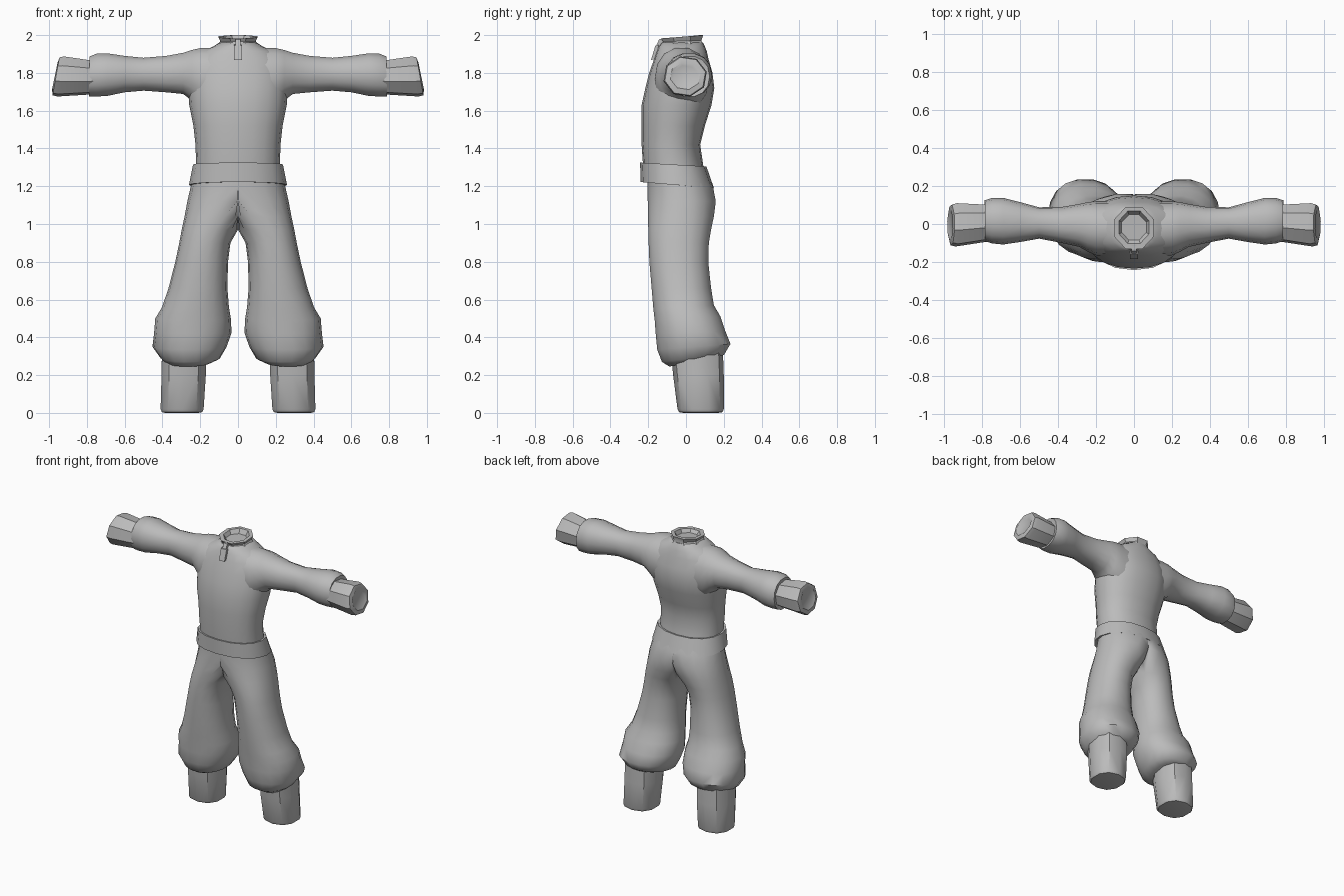
import bpy, bmesh, math

grey = bpy.data.materials.new("cloth grey")
grey.diffuse_color = (0.5, 0.5, 0.5, 1)


def ring(u0, u1, v0, v1, n, p, turn=0.0):
    """Rounded-box outline between two extents."""
    pts = []
    for i in range(n):
        a = 2 * math.pi * (i + turn) / n
        c, s = math.cos(a), math.sin(a)
        c = math.copysign(abs(c) ** (2 / p), c)
        s = math.copysign(abs(s) ** (2 / p), s)
        pts.append(((u0 + u1) / 2 + c * (u1 - u0) / 2, (v0 + v1) / 2 + s * (v1 - v0) / 2))
    return pts


def loft(name, rings, mirror=False, caps=(True, True), angle=50):
    """Skin a stack of equal rings of 3D points."""
    bm = bmesh.new()
    rows = [[bm.verts.new(q) for q in r] for r in rings]
    n = len(rows[0])
    for a, b in zip(rows, rows[1:]):
        for i in range(n):
            quad = (a[i], a[(i + 1) % n], b[(i + 1) % n], b[i])
            if mirror and all(v.co.x < 1e-5 for v in quad):
                continue  # hidden wall on the mirror plane
            bm.faces.new(quad)
    if caps[0]:
        bm.faces.new(rows[0][::-1])
    if caps[1]:
        bm.faces.new(rows[-1])
    bmesh.ops.remove_doubles(bm, verts=bm.verts[:], dist=1e-5)
    bmesh.ops.recalc_face_normals(bm, faces=bm.faces[:])
    me = bpy.data.meshes.new(name)
    bm.to_mesh(me)
    bm.free()
    me.materials.append(grey)
    ob = bpy.data.objects.new(name, me)
    bpy.context.collection.objects.link(ob)
    bpy.ops.object.select_all(action='DESELECT')
    ob.select_set(True)
    bpy.context.view_layer.objects.active = ob
    bpy.ops.object.shade_smooth_by_angle(angle=math.radians(angle))
    if mirror:
        m = ob.modifiers.new("mirror", 'MIRROR')
        m.merge_threshold = 0.001
    return ob


def upright(sections, n, p=2.2, turn=0.0):
    """Sections: z at front, z at back, x range, y range."""
    out = []
    for zf, zb, x0, x1, y0, y1 in sections:
        out.append([(max(x, 0) if x1 > -x0 + 1e-6 else x, y,
                     zf + (zb - zf) * (y - y0) / (y1 - y0))
                    for x, y in ring(x0, x1, y0, y1, n, p, turn)])
    return out


def sideways(sections, n, p=2.2, turn=0.0):
    """Sections: x at bottom, x at top, y range, z range."""
    return [[(xb + (xt - xb) * (z - z0) / (z1 - z0), y, z)
             for y, z in ring(y0, y1, z0, z1, n, p, turn)]
            for xb, xt, y0, y1, z0, z1 in sections]


# Jacket body
body = [(1.25, .225, -.225, .10), (1.32, .222, -.228, .09), (1.42, .225, -.235, .075),
        (1.52, .236, -.235, .10), (1.63, .258, -.235, .135), (1.72, .265, -.215, .15),
        (1.80, .262, -.195, .14), (1.87, .24, -.17, .12), (1.915, .19, -.155, .11),
        (1.94, .13, -.145, .10), (1.96, .10, -.13, .09)]
loft("jacket_body", upright([(z, z, -w, w, a, b) for z, w, a, b in body], 20))

# Collar with a sunken opening
collar = [(1.93, 1.94, .125, -.145, .10), (1.965, 1.972, .10, -.13, .09),
          (1.982, 2.0, .112, -.142, .10), (1.982, 2.0, .085, -.11, .075),
          (1.962, 1.968, .07, -.09, .055)]
loft("collar", upright([(f, b, -w, w, c, d) for f, b, w, c, d in collar], 8, 2, 0.5), angle=35)

# Sleeves
loft("sleeves", sideways([
    (.12, .12, -.17, .12, 1.58, 1.938), (.20, .20, -.165, .12, 1.60, 1.935),
    (.245, .245, -.145, .115, 1.65, 1.924), (.29, .29, -.12, .105, 1.686, 1.909),
    (.38, .38, -.10, .09, 1.695, 1.892), (.50, .50, -.077, .088, 1.704, 1.882),
    (.60, .60, -.095, .115, 1.695, 1.892), (.69, .69, -.108, .138, 1.676, 1.906),
    (.75, .75, -.102, .137, 1.672, 1.904), (.79, .785, -.09, .125, 1.672, 1.89),
    (.785, .78, -.075, .105, 1.69, 1.87)], 14), mirror=True)

# Wrist cuffs with inset ends
loft("wrist_cuffs", sideways([
    (.74, .74, -.09, .105, 1.69, 1.865), (.80, .80, -.10, .106, 1.682, 1.872),
    (.955, .92, -.122, .113, 1.672, 1.89), (.982, .945, -.115, .106, 1.678, 1.885),
    (.985, .955, -.085, .078, 1.71, 1.855), (.975, .95, -.07, .062, 1.725, 1.84)],
    8, 2, 0.3), mirror=True, angle=40)

# Belt band
loft("belt", upright([
    (1.32, 1.30, -.215, .215, -.21, .08), (1.325, 1.305, -.238, .238, -.243, .108),
    (1.222, 1.19, -.26, .26, -.24, .148), (1.222, 1.19, -.235, .235, -.205, .12)], 16),
    caps=(False, False), angle=35)

# Trousers, both legs welded at the middle
loft("trousers", upright([
    (1.27, 1.25, -.238, .24, -.205, .12), (1.20, 1.20, -.245, .25, -.207, .145),
    (1.12, 1.12, -.17, .268, -.205, .16), (1.04, 1.04, -.07, .283, -.203, .15),
    (.97, .97, .0, .298, -.202, .135), (.90, .90, .04, .311, -.20, .123),
    (.80, .80, .053, .332, -.196, .12), (.66, .66, .056, .368, -.184, .135),
    (.55, .57, .048, .402, -.175, .15), (.49, .51, .038, .438, -.168, .185),
    (.42, .43, .034, .444, -.163, .212), (.335, .365, .06, .453, -.155, .238),
    (.27, .31, .095, .41, -.13, .205), (.245, .295, .145, .385, -.09, .185)], 18, 2.2),
    mirror=True, angle=55)

# Boots
loft("boots", upright([
    (.32, .34, .165, .408, -.08, .195), (.20, .20, .165, .41, -.068, .20),
    (.02, .02, .177, .415, -.045, .20), (.004, .004, .185, .408, -.037, .193),
    (.0, .0, .205, .39, -.015, .17)], 10, 2.3, 0.5), mirror=True, angle=40)


# Zip slider and its hanging pull
def tab(name, w, top, bottom, thick):
    rows = []
    for y, z in (top, bottom):
        rows.append([(-w, y, z), (w, y, z), (w, y + thick, z + .005), (-w, y + thick, z + .005)])
    loft(name, rows, angle=20)


tab("zip_slider", .014, (-.142, 1.978), (-.162, 1.935), .03)
tab("zip_pull", .022, (-.162, 1.945), (-.185, 1.868), .02)
